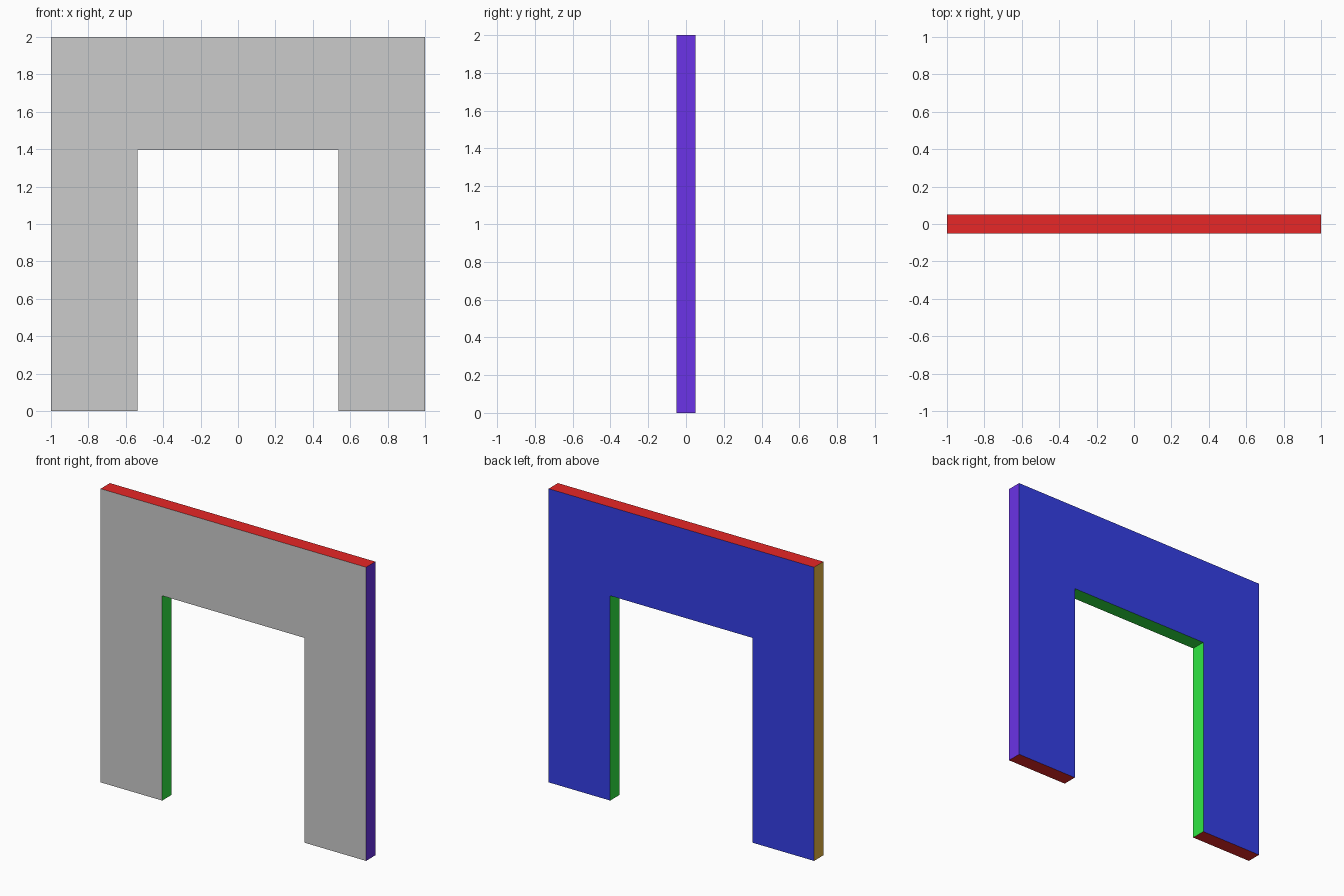
import bpy, bmesh
from mathutils import Vector

if "Cube" in bpy.data.objects:
    bpy.data.objects.remove(bpy.data.objects["Cube"])

HALF_W, HEIGHT, HALF_D = 1.0, 2.0, 0.05
OPEN_X, OPEN_Z = 0.536, 1.395

# One material slot per painted side of the wall
COLOURS = {
    "front": (0.8, 0.8, 0.8),
    "back": (0.035, 0.05, 0.8),
    "ends_top_bottom": (0.8, 0.02, 0.02),
    "right_end": (0.145, 0.033, 0.8),
    "left_end": (0.8, 0.47, 0.055),
    "opening": (0.03, 0.8, 0.055),
}
SLOT = {name: i for i, name in enumerate(COLOURS)}

# Doorway outline in the front plane, extruded to the wall thickness
right = [(OPEN_X, 0), (HALF_W, 0), (HALF_W, HEIGHT)]
left = [(-x, z) for x, z in reversed(right)]
outline = right + left + [(-OPEN_X, OPEN_Z), (OPEN_X, OPEN_Z)]

bm = bmesh.new()
front = bm.faces.new([bm.verts.new((x, -HALF_D, z)) for x, z in outline])
ext = bmesh.ops.extrude_face_region(bm, geom=[front], use_keep_orig=True)
bmesh.ops.translate(bm, vec=Vector((0, 2 * HALF_D, 0)),
                    verts=[v for v in ext["geom"] if isinstance(v, bmesh.types.BMVert)])
bmesh.ops.recalc_face_normals(bm, faces=bm.faces[:])
bm.normal_update()


def side_of(face):
    n, c = face.normal, face.calc_center_median()
    if abs(n.y) > 0.5:
        return "front" if n.y < 0 else "back"
    if abs(n.z) > 0.5:
        return "opening" if 0.1 < c.z < HEIGHT - 0.1 else "ends_top_bottom"
    if abs(c.x) < HALF_W - 0.1:
        return "opening"
    return "right_end" if c.x > 0 else "left_end"


for f in bm.faces:
    f.material_index = SLOT[side_of(f)]

mesh = bpy.data.meshes.new("doorway_wall")
bm.to_mesh(mesh)
bm.free()
for name, rgb in COLOURS.items():
    mat = bpy.data.materials.new(name)
    mat.diffuse_color = (*rgb, 1)
    mat.use_nodes = True
    mat.node_tree.nodes["Principled BSDF"].inputs["Base Color"].default_value = mat.diffuse_color
    mesh.materials.append(mat)
bpy.context.collection.objects.link(bpy.data.objects.new("doorway_wall", mesh))
